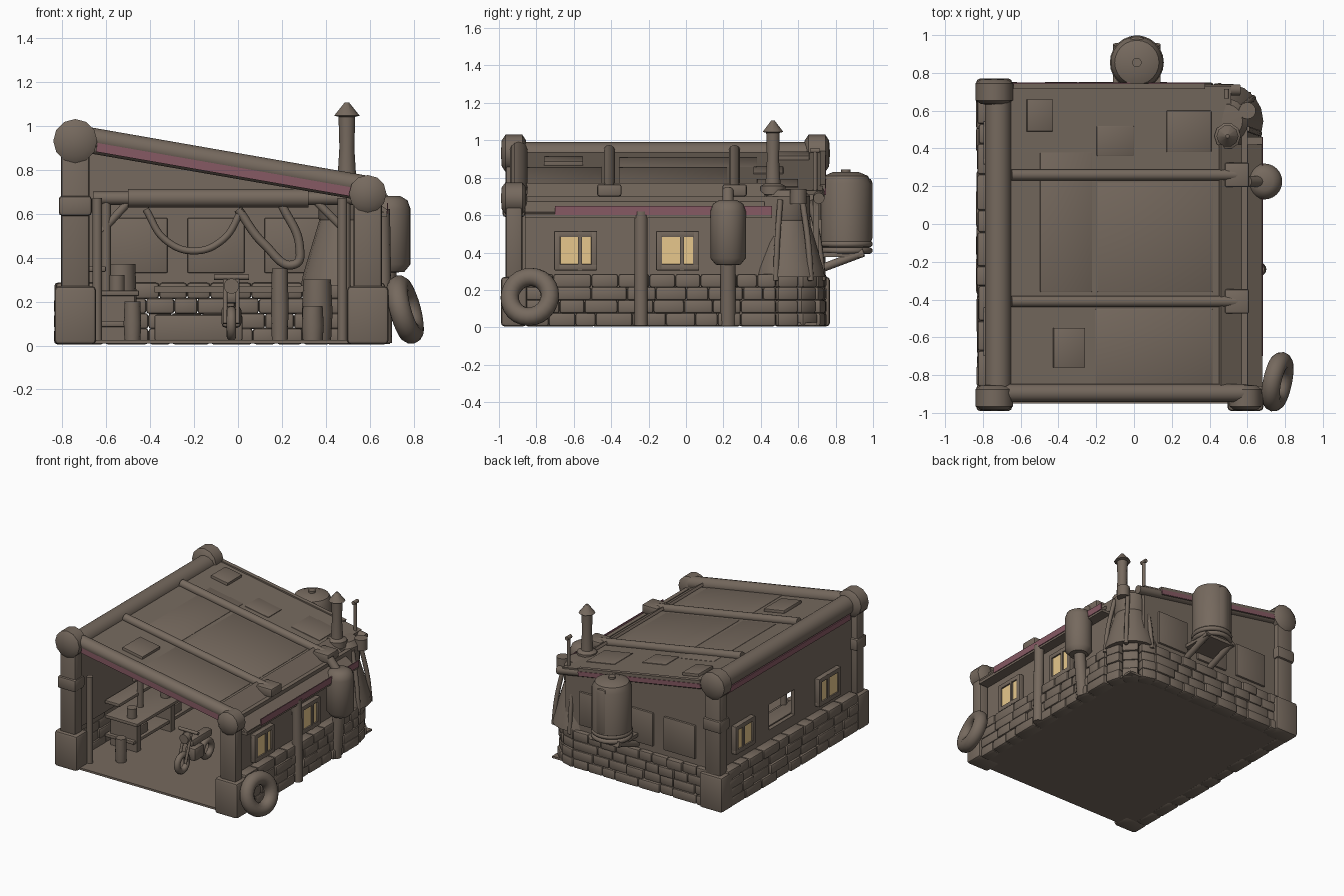
import bpy, bmesh, math, random
from mathutils import Vector, Matrix

random.seed(4)
cube = bpy.data.objects.get("Cube")
if cube:
    bpy.data.objects.remove(cube)

def material(name, rgb):
    m = bpy.data.materials.new(name)
    m.use_nodes = True
    m.diffuse_color = (*rgb, 1)
    m.node_tree.nodes["Principled BSDF"].inputs["Base Color"].default_value = (*rgb, 1)
    return m

BROWN = material("weathered brown", (0.18, 0.142, 0.112))
PINK = material("faded pink", (0.24, 0.1, 0.125))
GLASS = material("warm window yellow", (0.85, 0.61, 0.28))
SLOPE = math.atan(0.175)

def finish(name, bm, mat=BROWN):
    mesh = bpy.data.meshes.new(name)
    bmesh.ops.recalc_face_normals(bm, faces=bm.faces)
    bm.to_mesh(mesh)
    bm.free()
    ob = bpy.data.objects.new(name, mesh)
    bpy.context.collection.objects.link(ob)
    mesh.materials.append(mat)
    bpy.ops.object.select_all(action='DESELECT')
    ob.select_set(True)
    bpy.context.view_layer.objects.active = ob
    bpy.ops.object.shade_smooth_by_angle(angle=math.radians(40))

def add_block(bm, matrix, size, bevel):
    part = bmesh.new()
    bmesh.ops.create_cube(part, size=1)
    bmesh.ops.scale(part, vec=size, verts=part.verts)
    if bevel:
        bmesh.ops.bevel(part, geom=part.edges[:], offset=bevel, segments=2, affect='EDGES', profile=0.5)
    part.transform(matrix)
    temp = bpy.data.meshes.new("temp")
    part.to_mesh(temp)
    part.free()
    bm.from_mesh(temp)
    bpy.data.meshes.remove(temp)

def box(name, lo, hi, mat=BROWN, bevel=0.0, tilt=0.0):
    """Box between two corners, tilted about the y axis."""
    lo, hi = Vector(lo), Vector(hi)
    bm = bmesh.new()
    add_block(bm, Matrix.Translation((lo + hi) / 2) @ Matrix.Rotation(tilt, 4, 'Y'), hi - lo, bevel)
    finish(name, bm, mat)

def rod(name, a, b, r):
    a, b = Vector(a), Vector(b)
    bm = bmesh.new()
    bmesh.ops.create_cone(bm, cap_ends=True, segments=14, radius1=r, radius2=r, depth=(b - a).length)
    bm.transform(Matrix.Translation((a + b) / 2) @ (b - a).to_track_quat('Z', 'Y').to_matrix().to_4x4())
    finish(name, bm)

def lathe(name, profile, at, matrix=Matrix(), steps=24):
    """Spin (radius, height) points around z."""
    bm = bmesh.new()
    vs = [bm.verts.new((r, 0, z)) for r, z in profile]
    es = [bm.edges.new(p) for p in zip(vs, vs[1:])]
    bmesh.ops.spin(bm, geom=vs + es, cent=(0, 0, 0), axis=(0, 0, 1), angle=math.tau, steps=steps)
    bmesh.ops.remove_doubles(bm, verts=bm.verts, dist=0.0005)
    bm.transform(Matrix.Translation(at) @ matrix)
    finish(name, bm)

def tyre(name, at, major, minor, matrix=Matrix()):
    turns = [k * math.tau / 12 for k in range(13)]
    lathe(name, [(major + minor * math.cos(t), minor * math.sin(t)) for t in turns], at, matrix)

def pipe(name, points, r):
    curve = bpy.data.curves.new(name, 'CURVE')
    curve.dimensions = '3D'
    curve.bevel_depth, curve.bevel_resolution, curve.use_fill_caps = r, 2, True
    spline = curve.splines.new('BEZIER')
    spline.bezier_points.add(len(points) - 1)
    for bp, co in zip(spline.bezier_points, points):
        bp.co, bp.handle_left_type, bp.handle_right_type = co, 'AUTO', 'AUTO'
    curve.materials.append(BROWN)
    bpy.context.collection.objects.link(bpy.data.objects.new(name, curve))

# Floor, then rough stone courses along each run and round the back corner
box("floor", (-0.8, -0.95, 0.01), (0.62, 0.7, 0.025))
def stones(name, a, b, length=0.17):
    a, run = Vector(a), Vector(b) - Vector(a)
    turn = Matrix.Rotation(math.atan2(run.y, run.x), 4, 'Z')
    bm = bmesh.new()
    for row in range(4):
        s = 0.0
        while s < run.length - 0.02:
            w = min(length * random.uniform(0.6, 1.2), run.length - s)
            if run.length - s - w < 0.06:
                w = run.length - s
            p = a + run.normalized() * (s + w / 2)
            place = Matrix.Translation((p.x, p.y, 0.042 + row * 0.069)) @ turn
            add_block(bm, place, Vector((w, random.uniform(0.075, 0.105), 0.073)), 0.014)
            s += w
    finish(name, bm)
stones("left_stone_wall", (0.625, -0.86), (0.625, 0.48))
stones("back_stone_wall", (0.42, 0.7), (-0.78, 0.7))
stones("right_stone_wall", (-0.785, 0.68), (-0.785, -0.86))
arc = [(0.41 + 0.215 * math.cos(t * math.pi / 6), 0.48 + 0.22 * math.sin(t * math.pi / 6)) for t in range(4)]
for a, b in zip(arc, arc[1:]):
    stones("corner_stones", a, b, 0.13)

# Upper walls; the right one keeps a central opening
box("left_upper_wall", (0.57, -0.86, 0.26), (0.6, 0.5, 0.7))
for part, y0, y1, z0, z1 in (("front", -0.88, -0.2, 0.26, 0.9), ("back", 0.1, 0.7, 0.26, 0.9),
                             ("top", -0.2, 0.1, 0.55, 0.9), ("sill", -0.2, 0.1, 0.26, 0.36)):
    box("right_wall_" + part, (-0.76, y0, z0), (-0.73, y1, z1))
box("back_upper_wall", (-0.74, 0.68, 0.26), (0.5, 0.71, 0.7))
box("back_gable", (-0.74, 0.68, 0.58), (0.5, 0.71, 0.83), tilt=SLOPE)
for x in (-0.45, -0.1, 0.25):
    box("back_wall_panel", (x - 0.13, 0.665, 0.33), (x + 0.13, 0.725, 0.58), bevel=0.006)

# Windows: frame bars, glass and an off-centre mullion
def window(y, z, x, out, hw=0.115):
    hh, t = 0.105, 0.033
    x0, x1 = sorted((x, x + out * 0.04))
    for s in (-1, 1):
        my, mz = y + s * (hw - t / 2), z + s * (hh - t / 2)
        box("window_side", (x0, my - t / 2, z - hh), (x1, my + t / 2, z + hh), bevel=0.005)
        box("window_rail", (x0, y - hw, mz - t / 2), (x1, y + hw, mz + t / 2), bevel=0.005)
    g0, g1 = sorted((x + out * 0.022, x + out * 0.03))
    box("window_glass", (g0, y - hw + 0.03, z - 0.075), (g1, y + hw - 0.03, z + 0.075), GLASS)
    box("window_mullion", (x0, y + 0.012, z - hh), (x1, y + 0.033, z + hh))
window(-0.59, 0.41, 0.597, 1)
window(-0.045, 0.41, 0.597, 1)
window(-0.57, 0.435, -0.758, -1, 0.13)
window(0.43, 0.455, -0.758, -1)

# Posts with square footings, bands and round caps
for x, y, z, r in ((-0.74, -0.92, 0.93, 0.1), (-0.74, 0.7, 0.93, 0.1), (0.59, -0.92, 0.69, 0.085)):
    box("post_footing", (x - 0.095, y - 0.07, 0.005), (x + 0.095, y + 0.07, 0.27), bevel=0.02)
    box("post_shaft", (x - 0.065, y - 0.045, 0.25), (x + 0.065, y + 0.045, z), bevel=0.015)
    cap = [(0, -0.07), (r * 0.7, -0.065), (r, -0.045), (r, 0.045), (r * 0.7, 0.065), (0, 0.07)]
    lathe("post_cap", cap, (x, y, z), Matrix.Rotation(math.pi / 2, 4, 'X'), 12)
for y in (-0.92, 0.7):
    box("post_band", (-0.815, y - 0.06, 0.59), (-0.665, y + 0.06, 0.68), bevel=0.015)

# Roof sheets and edge beams
def roof_z(x):
    return 0.925 - 0.175 * (x + 0.65)
box("roof_deck", (-0.7, -0.88, 0.812), (0.52, 0.73, 0.836), tilt=SLOPE)
for x0, x1, y0, y1, lift in ((-0.5, -0.22, -0.36, 0.38, 0.012), (-0.2, 0.42, -0.36, 0.22, 0.012),
                             (-0.21, 0.42, -0.86, -0.45, 0.012), (0.17, 0.41, 0.38, 0.6, 0.014),
                             (-0.2, 0.0, 0.36, 0.52, 0.014), (-0.57, -0.43, 0.49, 0.66, 0.03),
                             (-0.43, -0.26, -0.76, -0.55, 0.03)):
    z = roof_z((x0 + x1) / 2)
    box("roof_patch", (x0, y0, z - 0.005), (x1, y1, z + lift), bevel=0.004, tilt=SLOPE)
rod("right_roof_beam", (-0.72, -0.96, 0.92), (-0.72, 0.74, 0.92), 0.07)
rod("front_roof_beam", (-0.68, -0.895, 0.945), (0.58, -0.895, 0.725), 0.048)
for y in (-0.895, 0.71):
    rod("sloped_lower_beam", (-0.68, y, 0.905), (0.56, y, 0.69), 0.03)
for y in (-0.41, 0.26):
    rod("roof_rod", (-0.65, y, roof_z(-0.65) + 0.02), (0.55, y, roof_z(0.55) + 0.02), 0.03)
    box("rod_end_block", (0.48, y - 0.065, 0.7), (0.61, y + 0.065, 0.765), bevel=0.012)
box("left_eave", (0.43, -0.86, 0.675), (0.7, 0.42, 0.695), tilt=math.radians(35))

# Pink trim under the roof edges
box("left_pink_trim", (0.677, -0.7, 0.6), (0.683, 0.46, 0.648), PINK)
box("left_trim_backing", (0.6, -0.86, 0.585), (0.677, 0.46, 0.605))
box("right_pink_trim", (-0.77, -0.85, 0.825), (-0.761, 0.63, 0.865), PINK)
for y, x1, half in ((-0.935, 0.52, 0.022), (0.745, 0.38, 0.017)):
    x0, inner = -0.65, y * 0.96
    mid = 0.8 - 0.175 * ((x0 + x1) / 2 + 0.055)
    box("sloped_pink_trim", (x0, y - 0.004, mid - half), (x1, y + 0.004, mid + half), PINK, tilt=SLOPE)
    box("trim_backing", (x0, min(y, inner), mid - half), (x1, max(y, inner), mid + 0.04), tilt=SLOPE)

# Corner furnace: skirt, drum, chimney and thin vent
FX, FY = 0.485, 0.545
lathe("furnace", [(0, 0.27), (0.2, 0.27), (0.19, 0.32), (0.115, 0.57), (0.12, 0.58), (0.12, 0.7), (0.09, 0.735),
                  (0, 0.74)], (FX, FY, 0), steps=18)
for ang in (-20, 40, 100):
    c, s = math.cos(math.radians(ang)), math.sin(math.radians(ang))
    pipe("furnace_strut", [(FX + r * c, FY + r * s, z) for r, z in ((0.19, 0.25), (0.17, 0.44), (0.12, 0.68))], 0.016)
lathe("chimney", [(0, 0.7), (0.07, 0.71), (0.07, 0.755), (0.042, 0.77), (0.034, 0.9), (0.038, 1.04), (0.058, 1.045),
                  (0.01, 1.105), (0, 1.105)], (0.495, 0.465, 0), steps=10)
rod("vent_pipe", (0.49, 0.69, 0.6), (0.49, 0.69, 0.94), 0.012)
rod("vent_head", (0.49, 0.665, 0.945), (0.49, 0.715, 0.945), 0.014)
rod("corner_drum", (0.6, 0.6, 0.66), (0.6, 0.6, 0.74), 0.045)

# Outside tanks
for name, x, y, r, z0, z1 in (("left_tank", 0.69, 0.225, 0.095, 0.33, 0.68), ("back_tank", 0.015, 0.855, 0.138, 0.42, 0.83)):
    lathe(name, [(0, z0), (r * 0.7, z0 + 0.005), (r, z0 + 0.04), (r, z1 - 0.06), (r * 0.85, z1 - 0.02),
                 (r * 0.5, z1), (0, z1)], (x, y, 0))
rod("left_tank_leg", (0.65, 0.225, 0.01), (0.68, 0.225, 0.34), 0.042)
rod("left_tank_neck", (0.66, 0.225, 0.66), (0.6, 0.225, 0.73), 0.03)
rod("left_wall_pole", (0.665, -0.24, 0.01), (0.655, -0.24, 0.62), 0.036)
for z in (0.41, 0.445):
    tyre("back_tank_ring", (0.015, 0.855, z), 0.126, 0.017)
box("back_tank_strap", (-0.03, 0.71, 0.45), (0.06, 0.998, 0.8), bevel=0.03)
rod("back_tank_knob", (0.015, 0.855, 0.82), (0.015, 0.855, 0.845), 0.025)
for x in (-0.09, 0.12):
    rod("back_tank_bracket", (x, 0.71, 0.31), (x, 0.95, 0.4), 0.022)
box("back_tank_shelf", (-0.11, 0.7, 0.375), (0.14, 0.95, 0.4))

# Leaning spare tyre
lean = Matrix.Rotation(math.radians(-12), 4, 'Z') @ Matrix.Rotation(math.radians(75), 4, 'Y')
tyre("spare_tyre", (0.76, -0.835, 0.163), 0.11, 0.05, lean)

# Interior framing, braces and hanging cables
rod("header_log", (-0.66, -0.3, 0.67), (0.55, -0.3, 0.67), 0.03)
rod("header_sleeve", (-0.5, -0.3, 0.67), (0.32, -0.3, 0.67), 0.042)
for x, y in ((-0.64, -0.84), (-0.6, -0.3), (0.475, -0.84), (0.49, -0.3)):
    rod("inner_post", (x, y, 0.02), (x, y, 0.67), 0.022)
for x0, x1 in ((-0.62, -0.5), (0.49, 0.36)):
    rod("brace", (x0, -0.3, 0.52), (x1, -0.3, 0.65), 0.018)
pipe("cable_swag", [(x, -0.3, z) for x, z in ((-0.42, 0.62), (-0.33, 0.48), (-0.2, 0.43), (-0.07, 0.48), (0.02, 0.62))], 0.016)
pipe("hanging_hose", [(x, -0.3, z) for x, z in ((0, 0.62), (0.12, 0.46), (0.26, 0.37), (0.28, 0.45), (0.2, 0.64))], 0.02)

# Workbench, barrels and crates
for top, x1 in ((0.25, -0.45), (0.11, -0.48), (0.36, -0.6)):
    box("bench_shelf", (-0.72, -0.55, top - 0.025), (x1, 0.35, top), bevel=0.006)
for y in (-0.5, -0.1, 0.3):
    box("bench_leg", (-0.69, y - 0.025, 0.02), (-0.47, y + 0.025, 0.23))
    rod("bench_can", (-0.55, y + 0.03, 0.25), (-0.55, y + 0.03, 0.32), 0.035)
    box("shelf_crate", (-0.66, y + 0.05, 0.11), (-0.5, y + 0.15, 0.18), bevel=0.006)
for x, y, r, h in ((0.36, 0.1, 0.07, 0.3), (0.34, -0.08, 0.05, 0.18), (-0.53, 0.52, 0.07, 0.37),
                   (0.19, 0.5, 0.04, 0.35), (-0.48, -0.7, 0.04, 0.2)):
    lathe("barrel", [(0, 0.02), (r * 0.9, 0.02), (r, h * 0.5), (r * 0.9, h), (0, h)], (x, y, 0), steps=14)
box("crate", (-0.38, 0.3, 0.02), (0.02, 0.56, 0.14), bevel=0.01)
box("shelf", (-0.38, 0.56, 0.24), (0.4, 0.67, 0.27))

# Motorbike facing the doorway
for y in (-0.62, -0.33):
    tyre("bike_wheel", (-0.03, y, 0.1), 0.058, 0.022, Matrix.Rotation(math.pi / 2, 4, 'Y'))
box("bike_engine", (-0.075, -0.53, 0.08), (0.015, -0.41, 0.18), bevel=0.02)
box("bike_seat", (-0.065, -0.54, 0.19), (0.005, -0.3, 0.25), bevel=0.02)
for x in (-0.058, -0.002):
    rod("bike_fork", (x, -0.62, 0.1), (x, -0.55, 0.3), 0.01)
rod("bike_handlebar", (-0.11, -0.54, 0.31), (0.05, -0.54, 0.31), 0.012)
rod("bike_lamp", (-0.03, -0.6, 0.27), (-0.03, -0.55, 0.27), 0.035)
